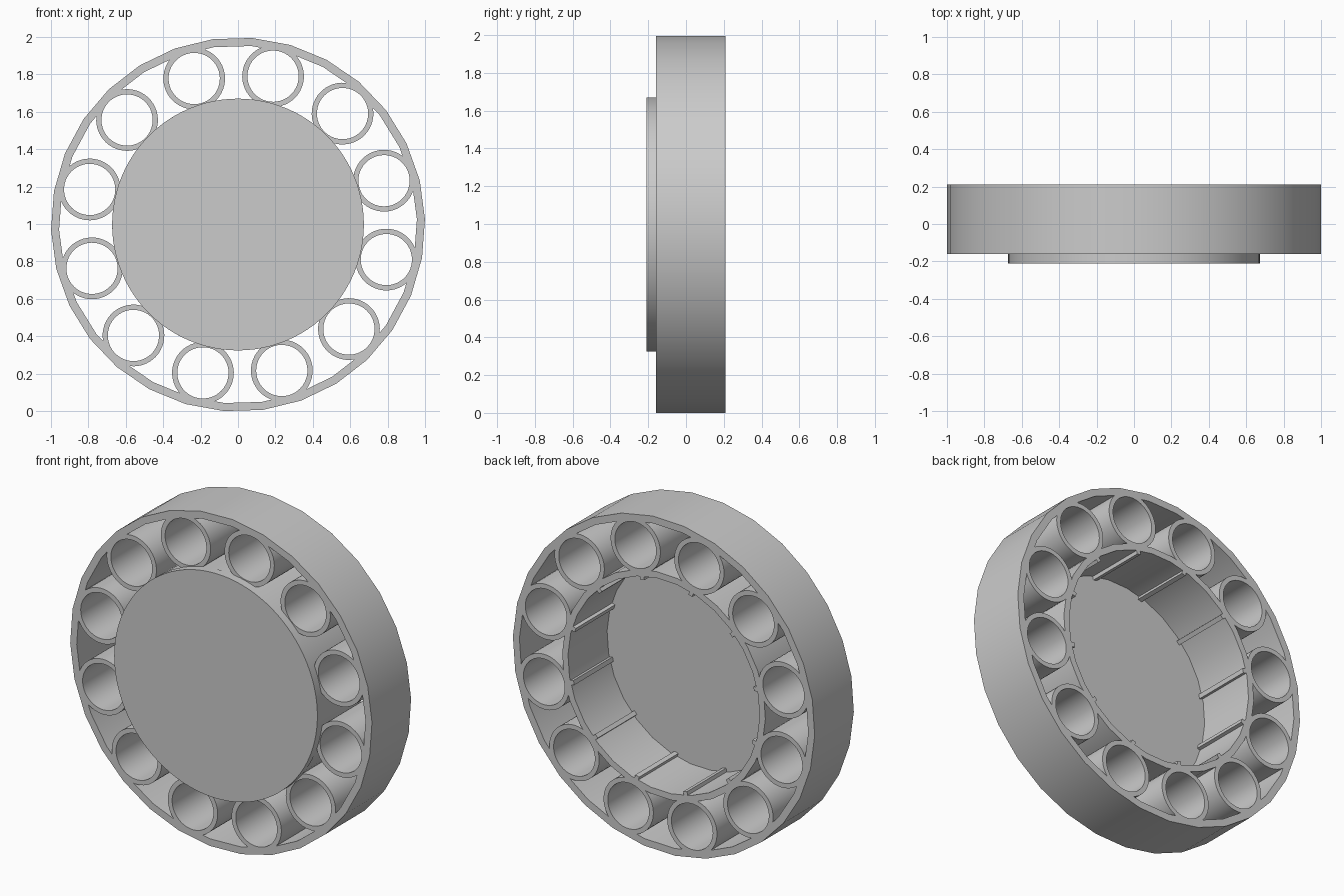
import bpy, bmesh
from math import sin, cos, radians, pi

cube = bpy.data.objects.get("Cube")
if cube:
    bpy.data.objects.remove(cube, do_unlink=True)

TURN = radians(1.7)              # slight roll of the whole wheel
CENTRE_Z = cos(radians(4.3))     # lowest rim corner rests on the ground
FRONT, BACK, CAP_FRONT = -0.16, 0.21, -0.21
RIM_SIDES, ROUND_SIDES, COUNT = 30, 48, 12

grey = bpy.data.materials.new("plain grey")
grey.use_nodes = True
colour = (0.6, 0.6, 0.6, 1)
grey.diffuse_color = colour
grey.node_tree.nodes["Principled BSDF"].inputs["Base Color"].default_value = colour


def finish(name, bm):
    bmesh.ops.recalc_face_normals(bm, faces=bm.faces)
    mesh = bpy.data.meshes.new(name)
    bm.to_mesh(mesh)
    bm.free()
    obj = bpy.data.objects.new(name, mesh)
    bpy.context.collection.objects.link(obj)
    mesh.materials.append(grey)
    bpy.ops.object.select_all(action='DESELECT')
    obj.select_set(True)
    bpy.context.view_layer.objects.active = obj
    bpy.ops.object.shade_smooth_by_angle(angle=radians(30))
    return obj


def tube(name, outer, inner, sides, x=0, z=0):
    """Open pipe along y, centred on (x, z) from the wheel axis."""
    bm = bmesh.new()
    loops = []
    for r, y in ((outer, FRONT), (outer, BACK), (inner, BACK), (inner, FRONT)):
        loops.append([bm.verts.new((x + r * cos(TURN + 2 * pi * i / sides), y,
                                    CENTRE_Z + z + r * sin(TURN + 2 * pi * i / sides)))
                      for i in range(sides)])
    for a, b in zip(loops, loops[1:] + loops[:1]):
        for i in range(sides):
            j = (i + 1) % sides
            bm.faces.new((a[i], a[j], b[j], b[i]))
    return finish(name, bm)


def rib(name, angle, r_in, r_out, half_width):
    """Small bar along y on the inside of the hub."""
    bm = bmesh.new()
    ends = []
    for y in (FRONT, BACK):
        ends.append([bm.verts.new((r * cos(angle) - t * sin(angle), y,
                                   CENTRE_Z + r * sin(angle) + t * cos(angle)))
                     for r, t in ((r_in, -half_width), (r_out, -half_width),
                                  (r_out, half_width), (r_in, half_width))])
    a, b = ends
    bm.faces.new(a)
    bm.faces.new(b)
    for i in range(4):
        j = (i + 1) % 4
        bm.faces.new((a[i], a[j], b[j], b[i]))
    return finish(name, bm)


# Outer rim and hub wall
tube("outer_rim", 1.0, 0.957, RIM_SIDES)
tube("hub_wall", 0.673, 0.635, RIM_SIDES)

# Ring of tubes, each with a rib inside the hub
for k in range(COUNT):
    angle = TURN + 2 * pi * (k + 0.5) / COUNT
    tube(f"holder_tube_{k + 1}", 0.165, 0.137, ROUND_SIDES,
         0.815 * cos(angle), 0.815 * sin(angle))
    rib(f"hub_rib_{k + 1}", angle, 0.612, 0.645, 0.013)

# Round cap closing the front of the hub
bm = bmesh.new()
rings = [[bm.verts.new((0.673 * cos(2 * pi * i / 96), y,
                        CENTRE_Z + 0.673 * sin(2 * pi * i / 96)))
          for i in range(96)] for y in (CAP_FRONT, FRONT)]
for ring in rings:
    bm.faces.new(ring)
for i in range(96):
    j = (i + 1) % 96
    bm.faces.new((rings[0][i], rings[0][j], rings[1][j], rings[1][i]))
finish("front_cap", bm)
